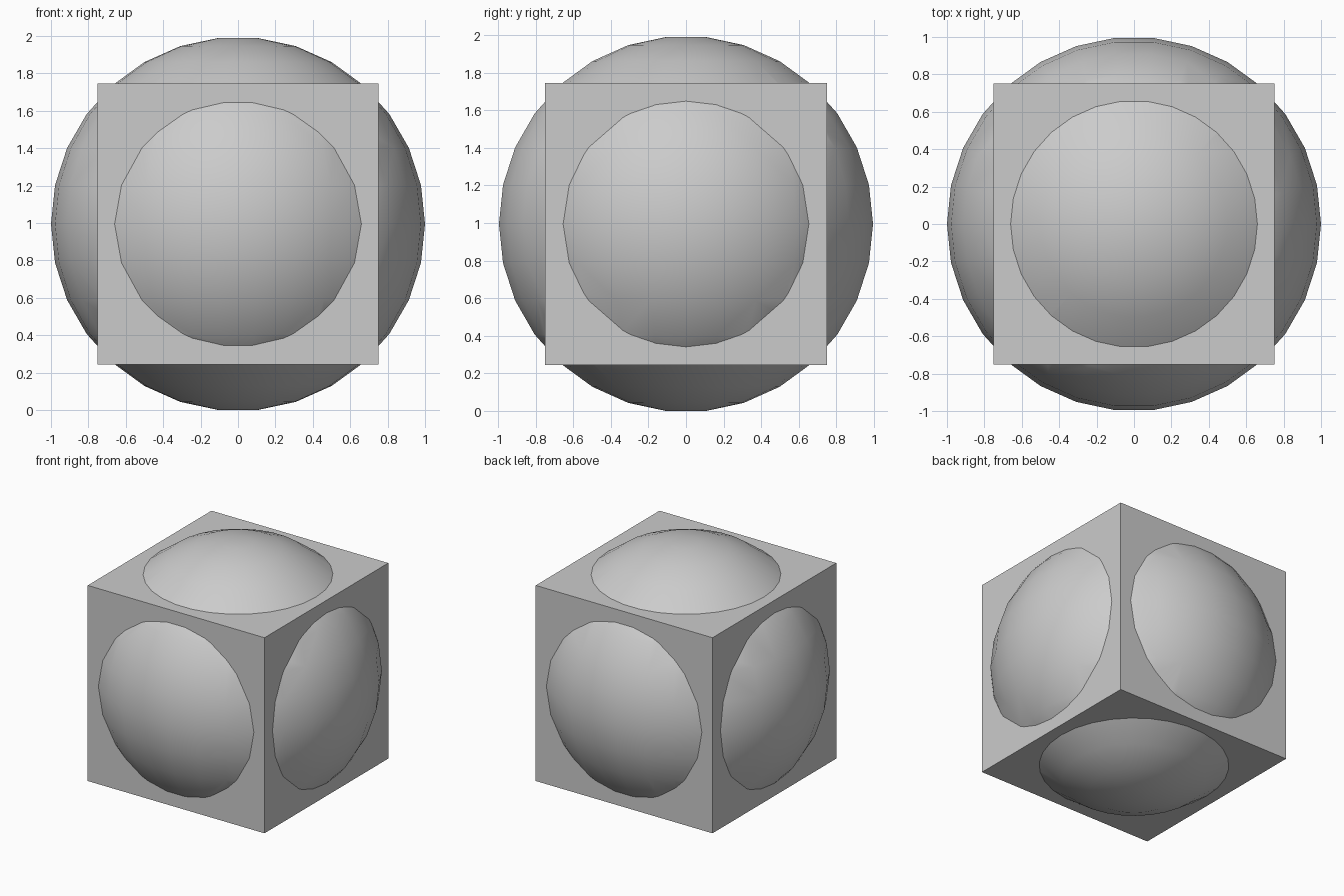
import bpy, bmesh, math

if "Cube" in bpy.data.objects:
    bpy.data.objects.remove(bpy.data.objects["Cube"])

SIDES, RINGS = 30, 15
MID = math.cos(math.radians(6))          # flat-capped ball rests on z = 0

grey = bpy.data.materials.new("plain grey")
grey.diffuse_color = (0.6, 0.6, 0.6, 1)
grey.use_nodes = True
grey.node_tree.nodes["Principled BSDF"].inputs["Base Color"].default_value = grey.diffuse_color


def make_object(name, bm):
    bmesh.ops.recalc_face_normals(bm, faces=bm.faces)
    mesh = bpy.data.meshes.new(name)
    bm.to_mesh(mesh)
    bm.free()
    mesh.materials.append(grey)
    obj = bpy.data.objects.new(name, mesh)
    bpy.context.collection.objects.link(obj)
    return obj


# Ball: rings every 12 degrees, closed by small flat caps instead of poles
bm = bmesh.new()
rings = []
for i in range(RINGS):
    polar = math.pi * (i + 0.5) / RINGS
    r, z = math.sin(polar), MID + math.cos(polar)
    rings.append([bm.verts.new((r * math.cos(2 * math.pi * k / SIDES),
                                r * math.sin(2 * math.pi * k / SIDES), z))
                  for k in range(SIDES)])
for a, b in zip(rings, rings[1:]):
    for k in range(SIDES):
        n = (k + 1) % SIDES
        bm.faces.new((a[k], b[k], b[n], a[n]))
bm.faces.new(rings[0])
bm.faces.new(rings[-1])
ball = make_object("ball", bm)

# Cube: shares the ball's centre, so the ball bulges through all six faces
bm = bmesh.new()
bmesh.ops.create_cube(bm, size=1.5)
bmesh.ops.translate(bm, verts=bm.verts, vec=(0, 0, MID))
body = make_object("cube_with_ball", bm)

# Join both into one skin
mod = body.modifiers.new("union", 'BOOLEAN')
mod.operation = 'UNION'
mod.solver = 'EXACT'
mod.object = ball
bpy.context.view_layer.objects.active = body
body.select_set(True)
bpy.ops.object.modifier_apply(modifier=mod.name)
bpy.data.objects.remove(ball, do_unlink=True)

# Smooth ball, crisp cube edges and seams
bpy.ops.object.shade_smooth_by_angle(angle=math.radians(25))
